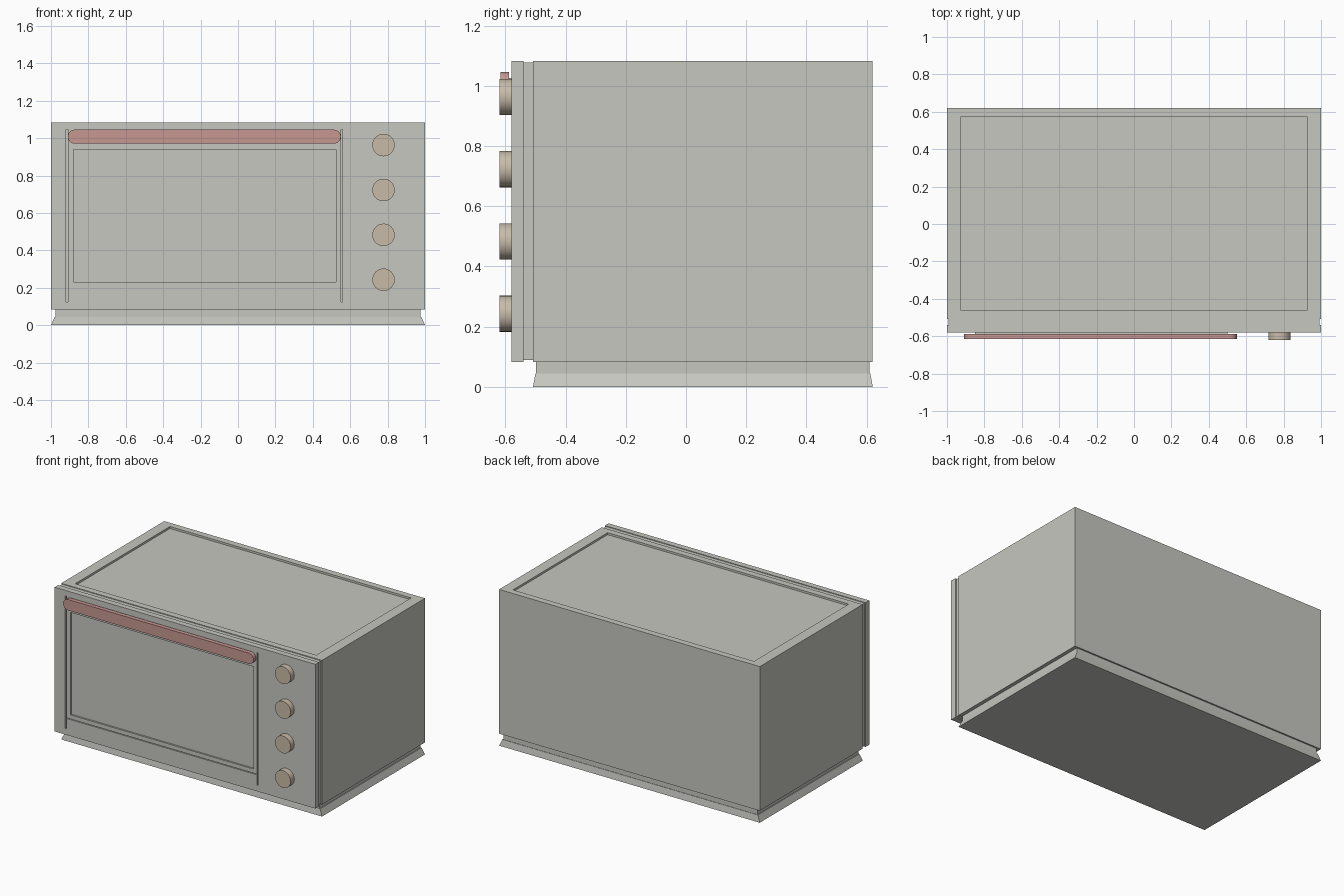
import bpy, bmesh, math
from mathutils import Matrix

if "Cube" in bpy.data.objects:
    bpy.data.objects.remove(bpy.data.objects["Cube"])


def material(name, rgb):
    m = bpy.data.materials.new(name)
    m.diffuse_color = (*rgb, 1)
    m.use_nodes = True
    m.node_tree.nodes["Principled BSDF"].inputs["Base Color"].default_value = m.diffuse_color
    return m


GREY = material("warm grey", (0.57, 0.57, 0.53))
RED = material("dusty red", (0.57, 0.31, 0.29))
TAN = material("tan", (0.58, 0.50, 0.39))


def add(name, bm, mat):
    bmesh.ops.recalc_face_normals(bm, faces=bm.faces)
    me = bpy.data.meshes.new(name)
    bm.to_mesh(me)
    bm.free()
    ob = bpy.data.objects.new(name, me)
    bpy.context.collection.objects.link(ob)
    me.materials.append(mat)
    return ob


def loft(name, rings, mat):
    """Box shape through rectangles (x0, x1, y0, y1, z)."""
    bm = bmesh.new()
    loops = [[bm.verts.new(p) for p in ((a, c, z), (b, c, z), (b, d, z), (a, d, z))]
             for a, b, c, d, z in rings]
    bm.faces.new(loops[0])
    bm.faces.new(loops[-1])
    for lo, hi in zip(loops, loops[1:]):
        for i in range(4):
            j = (i + 1) % 4
            bm.faces.new((lo[i], lo[j], hi[j], hi[i]))
    return add(name, bm, mat)


def box(name, x0, x1, y0, y1, z0, z1, mat=GREY):
    return loft(name, [(x0, x1, y0, y1, z0), (x0, x1, y0, y1, z1)], mat)


def cut(ob, *bounds):
    cutter = box("cutter", *bounds)
    cutter.hide_render = True
    mod = ob.modifiers.new("cut", 'BOOLEAN')
    mod.operation, mod.object, mod.solver = 'DIFFERENCE', cutter, 'EXACT'
    bpy.context.view_layer.objects.active = ob
    bpy.ops.object.modifier_apply(modifier=mod.name)
    bpy.data.objects.remove(cutter)


def smooth(ob):
    bpy.ops.object.select_all(action='DESELECT')
    ob.select_set(True)
    bpy.context.view_layer.objects.active = ob
    bpy.ops.object.shade_smooth_by_angle(angle=math.radians(35))


# base: flared plinth and narrower neck
loft("plinth", [(-1, 1, -0.508, 0.62, 0), (-0.98, 0.98, -0.5, 0.612, 0.045)], GREY)
box("neck", -0.975, 0.975, -0.498, 0.609, 0.044, 0.085)

# oven body with shallow recessed top
body = box("oven_body", -1, 1, -0.508, 0.62, 0.083, 1.083)
cut(body, -0.925, 0.925, -0.463, 0.575, 1.069, 1.2)

# inset seam between body and front panel
box("seam_strip", -0.992, 0.992, -0.541, -0.505, 0.09, 1.078)

# front panel: window recess, side slots, groove under the door
panel = box("front_panel", -1, 1, -0.58, -0.54, 0.083, 1.083)
cut(panel, -0.88, 0.525, -0.7, -0.568, 0.23, 0.94)
for x in (-0.915, 0.555):
    cut(panel, x - 0.005, x + 0.005, -0.7, -0.56, 0.125, 1.045)
cut(panel, -0.91, 0.55, -0.7, -0.572, 0.197, 0.202)

# door handle: rounded bar on a mounting strip
bm = bmesh.new()
z, r, n = 1.008, 0.0375, 12
pts = []
for cx, start in ((0.5125, -90), (-0.8725, 90)):
    for i in range(n + 1):
        a = math.radians(start + 180 * i / n)
        pts.append((cx + r * math.cos(a), z + r * math.sin(a)))
front = bm.faces.new([bm.verts.new((x, -0.616, h)) for x, h in pts])
ext = bmesh.ops.extrude_face_region(bm, geom=[front], use_keep_orig=True)
bmesh.ops.translate(bm, vec=(0, 0.028, 0),
                    verts=[v for v in ext["geom"] if isinstance(v, bmesh.types.BMVert)])
smooth(add("handle", bm, RED))
box("handle_mount", -0.85, 0.5, -0.59, -0.575, 0.99, 1.025)

# four control knobs
for i in range(4):
    bm = bmesh.new()
    bmesh.ops.create_cone(bm, cap_ends=True, segments=32, radius1=0.06, radius2=0.06, depth=0.044,
                          matrix=Matrix.Translation((0.778, -0.598, 0.243 + 0.24 * i))
                          @ Matrix.Rotation(math.pi / 2, 4, 'X'))
    smooth(add(f"knob_{i + 1}", bm, TAN))
